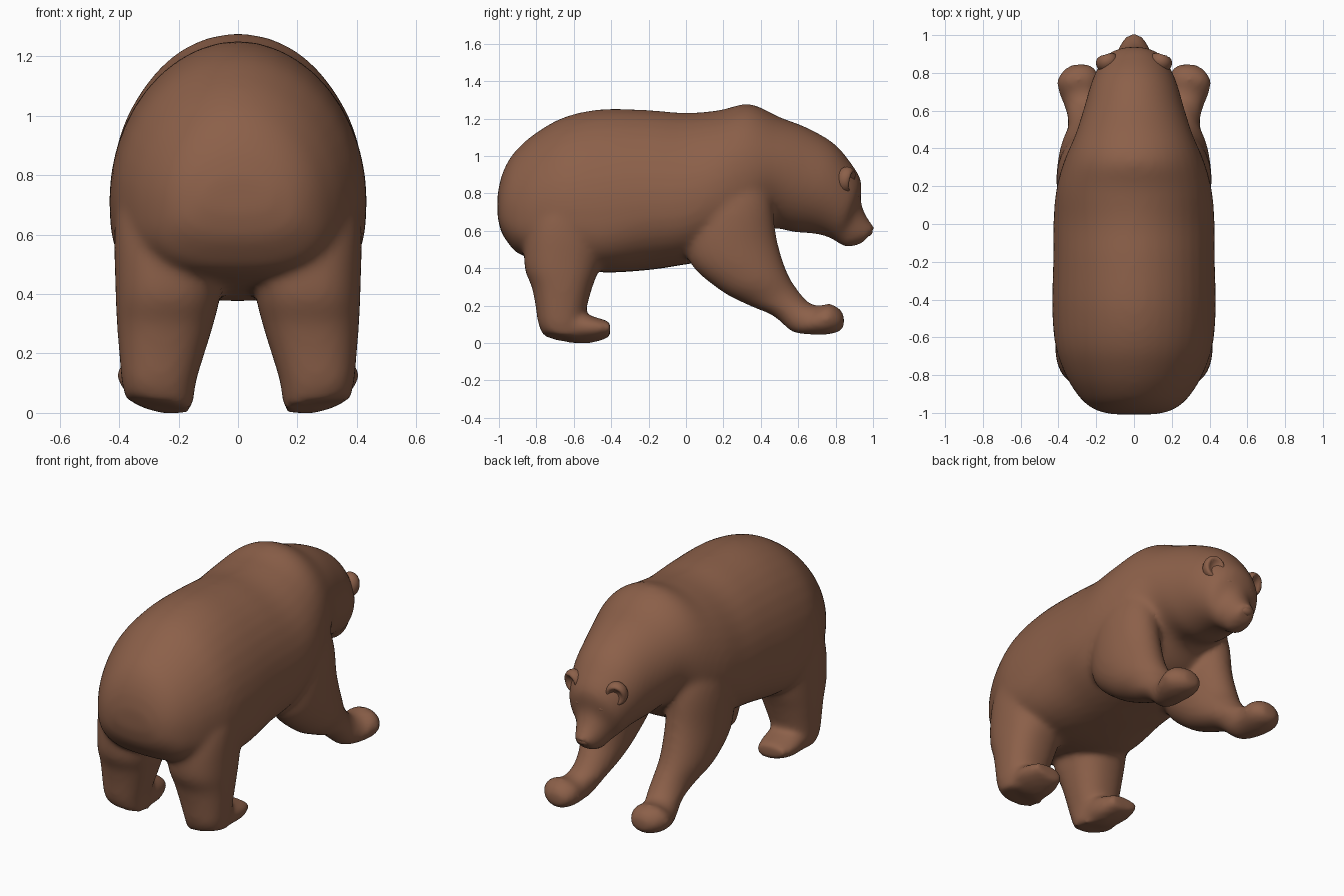
import bpy, bmesh, math
from mathutils import Vector

if "Cube" in bpy.data.objects:
    bpy.data.objects.remove(bpy.data.objects["Cube"])

fur = bpy.data.materials.new("brown_fur")
fur.diffuse_color = (0.262, 0.117, 0.067, 1)
fur.use_nodes = True
fur.node_tree.nodes["Principled BSDF"].inputs["Base Color"].default_value = fur.diffuse_color


def spline(keys, steps=4):
    """Smoothly interpolate between key cross-sections."""
    out = []
    for i in range(len(keys) - 1):
        a, b, c, d = (keys[min(max(j, 0), len(keys) - 1)] for j in range(i - 1, i + 3))
        for s in range(steps):
            t = s / steps
            out.append([0.5 * (2 * q + (r - p) * t + (2 * p - 5 * q + 4 * r - u) * t * t
                               + (3 * q - p - 3 * r + u) * t ** 3)
                        for p, q, r, u in zip(a, b, c, d)])
    return out + [list(keys[-1])]


def loft(bm, keys, side=1, power=2.0, n=40):
    """Key: first edge (y, z), opposite edge (y, z), centre x, half width,
    then optionally the drop of the widest point, upper and lower squareness."""
    rings = []
    for key in spline(keys):
        y0, z0, y1, z1, cx, hw, drop, p_up, p_low = (key + [0, power, power])[:9]
        mid = Vector((cx, (y0 + y1) / 2, (z0 + z1) / 2))
        axis = Vector((0, (y1 - y0) / 2, (z1 - z0) / 2))
        ring = []
        for k in range(n):
            a = 2 * math.pi * k / n
            p = p_up if math.sin(a) > 0 else p_low
            c, s = (math.copysign(abs(f) ** (2 / p), f) for f in (math.cos(a), math.sin(a)))
            h = s * (1 + drop if s > 0 else 1 - drop) - drop
            v = mid + axis * h + Vector((hw * c, 0, 0))
            ring.append(bm.verts.new((v.x * side, v.y, v.z)))
        rings.append(ring)
    faces = [bm.faces.new((r[k], r[(k + 1) % n], q[(k + 1) % n], q[k]))
             for r, q in zip(rings, rings[1:]) for k in range(n)]
    faces += [bm.faces.new(rings[0]), bm.faces.new(rings[-1])]
    bmesh.ops.recalc_face_normals(bm, faces=faces)


def finish(name, bm):
    me = bpy.data.meshes.new(name)
    bm.to_mesh(me)
    bm.free()
    me.materials.append(fur)
    me.polygons.foreach_set("use_smooth", [True] * len(me.polygons))
    ob = bpy.data.objects.new(name, me)
    bpy.context.collection.objects.link(ob)
    return ob


# Trunk, neck and head from rump to nose
RUMP, BACK, SHOULDER, HEAD = (.22, 1.95, 2.9), (.17, 1.95, 2.4), (.1, 2.03, 2.1), (0, 2, 2)
TRUNK = [
    (-1.008, .68, -1.008, .79, 0, .11) + RUMP, (-.99, .60, -.99, .88, 0, .19) + RUMP,
    (-.955, .54, -.955, .965, 0, .25) + RUMP, (-.90, .48, -.90, 1.04, 0, .302) + RUMP,
    (-.80, .445, -.80, 1.125, 0, .362) + RUMP, (-.65, .41, -.65, 1.208, 0, .415) + RUMP,
    (-.45, .377, -.45, 1.25, 0, .433) + RUMP, (-.20, .39, -.20, 1.245, 0, .428) + BACK,
    (0, .42, 0, 1.23, 0, .427) + BACK, (.18, .45, .18, 1.245, 0, .412) + SHOULDER,
    (.33, .51, .34, 1.278, 0, .37) + SHOULDER, (.45, .61, .50, 1.208, 0, .31) + HEAD,
    (.58, .592, .65, 1.15, 0, .265) + HEAD, (.68, .585, .79, 1.068, 0, .23) + HEAD,
    (.75, .57, .88, .965, 0, .195) + HEAD, (.79, .55, .937, .865, 0, .16) + HEAD,
    (.82, .53, .935, .755, 0, .11) + HEAD, (.86, .51, .97, .67, 0, .085) + HEAD,
    (.94, .53, 1.015, .615, 0, .055) + HEAD]
HIND_LEG = [
    (-.70, .86, -.48, .86, .24, .14), (-.84, .64, -.43, .66, .235, .18),
    (-.865, .42, -.46, .42, .235, .178), (-.825, .30, -.50, .30, .245, .163),
    (-.805, .20, -.53, .19, .257, .143), (-.79, .10, -.545, .10, .267, .125),
    (-.765, .03, -.555, -.01, .267, .113)]
HIND_FOOT = [
    (-.72, .04, -.72, .15, .267, .10), (-.60, -.01, -.58, .165, .267, .115),
    (-.50, -.01, -.49, .14, .272, .118), (-.405, .02, -.405, .115, .275, .09)]
FRONT_LEG = [
    (.10, .92, .38, 1.0, .22, .10), (.015, .70, .455, .78, .255, .145),
    (.01, .45, .485, .56, .26, .15), (.17, .29, .54, .38, .262, .132),
    (.325, .205, .60, .28, .25, .108), (.465, .145, .665, .21, .255, .097),
    (.565, .06, .72, .20, .278, .093), (.66, .045, .735, .205, .292, .108),
    (.76, .045, .775, .21, .293, .113), (.82, .06, .825, .18, .285, .08),
    (.845, .08, .845, .15, .28, .045)]

bm = bmesh.new()
loft(bm, TRUNK)
for side in (1, -1):
    loft(bm, HIND_LEG, side, 2.3)
    loft(bm, HIND_FOOT, side, 2.3)
    loft(bm, FRONT_LEG, side)
# Roll the hind soles so the inner edge stands lowest
for v in bm.verts:
    if v.co.z < .12 and v.co.y < -.3:
        v.co.z += .19 * (abs(v.co.x) - .19) * (1 - v.co.z / .12)
body = finish("body", bm)
# Fuse the limbs into one skin and soften the joins
mod = body.modifiers.new("fuse", "REMESH")
mod.mode, mod.voxel_size, mod.use_smooth_shade = "VOXEL", 0.015, True
mod = body.modifiers.new("soften", "SMOOTH")
mod.factor, mod.iterations = 0.5, 18


def blob(name, loc, size, tilt=0, turn=0, dish=0):
    """Ellipsoid whose forward face can be hollowed."""
    bm = bmesh.new()
    bmesh.ops.create_uvsphere(bm, u_segments=24, v_segments=16, radius=1)
    for v in bm.verts:
        if v.co.y > 0:
            v.co.y -= dish * max(0, 1 - (v.co.x ** 2 + v.co.z ** 2) / 0.6)
    ob = finish(name, bm)
    ob.location, ob.scale = loc, size
    ob.rotation_euler = (tilt, 0, turn)


# Cupped ears, brows and nose
for side, label in ((1, "right"), (-1, "left")):
    blob(label + "_ear", (.14 * side, .857, .873), (.062, .055, .07), -.2, -.3 * side, .85)
    blob(label + "_brow", (.078 * side, .9, .785), (.034, .024, .018), 0, -.5 * side)
blob("nose", (0, .97, .598), (.042, .028, .028), -.5)
